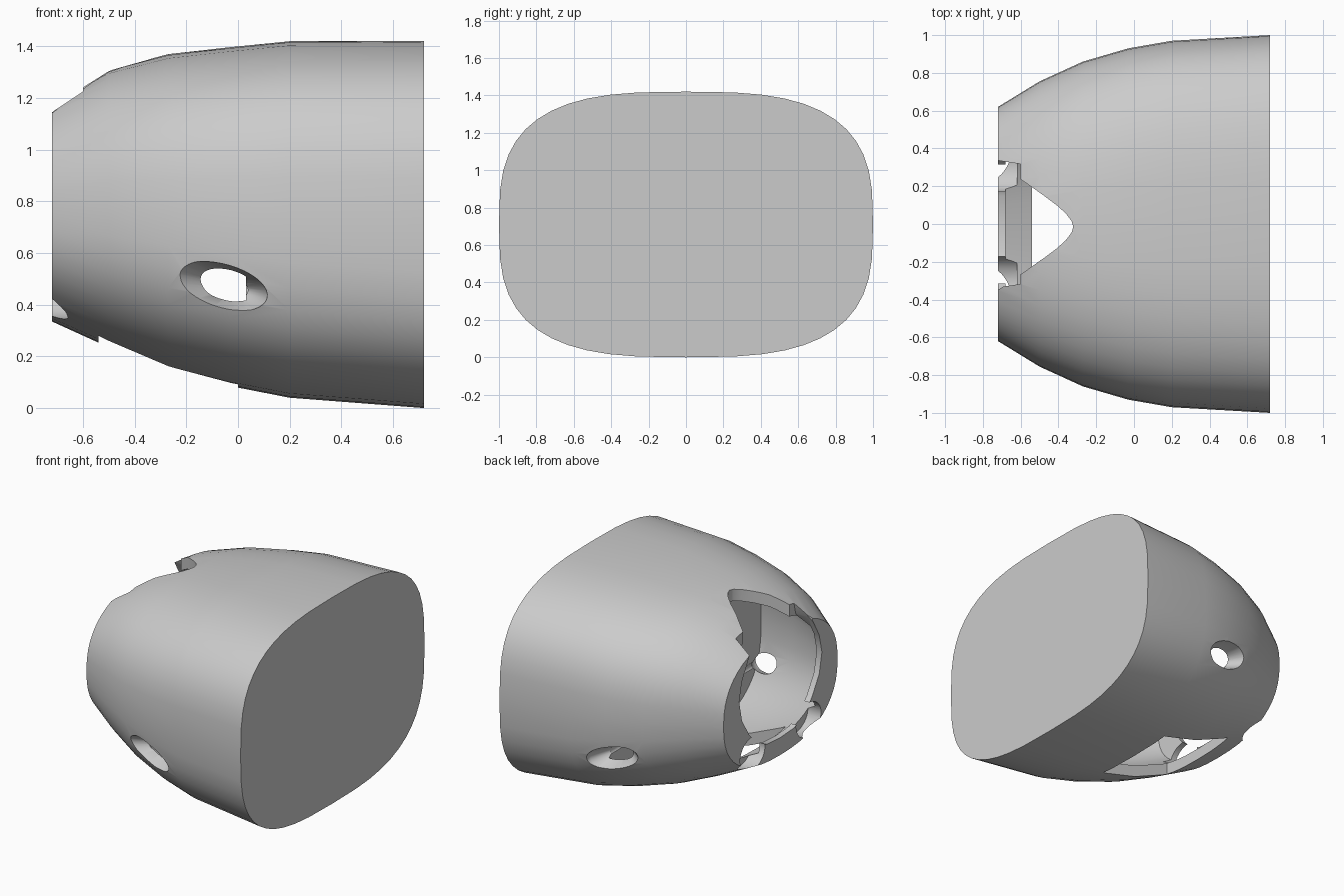
import bpy, bmesh, math
from mathutils import Matrix, Vector

cube = bpy.data.objects.get("Cube")
if cube:
    bpy.data.objects.remove(cube, do_unlink=True)

grey = bpy.data.materials.new("light grey")
grey.use_nodes = True
COLOUR = (0.6, 0.6, 0.6, 1)
grey.diffuse_color = COLOUR
grey.node_tree.nodes["Principled BSDF"].inputs["Base Color"].default_value = COLOUR

# Hull stations: x, half width, bottom, top, roundness exponent
STATIONS = [
    (-0.72, 0.62, 0.335, 1.19, 2.4),
    (-0.5, 0.755, 0.235, 1.31, 2.5),
    (-0.27, 0.86, 0.145, 1.37, 2.6),
    (-0.03, 0.93, 0.085, 1.397, 2.75),
    (0.2, 0.97, 0.04, 1.42, 2.85),
    (0.72, 1.0, 0.0, 1.42, 3.0),
]
SIDES = 48


def section(x, w, lo, hi, n):
    pts = []
    for i in range(SIDES):
        t = math.tau * i / SIDES
        c, s = math.cos(t), math.sin(t)
        y = math.copysign(abs(c) ** (2 / n), c) * w
        z = (lo + hi) / 2 + math.copysign(abs(s) ** (2 / n), s) * (hi - lo) / 2
        pts.append((x, y, z))
    return pts


def at(x):
    """Interpolated station at any x."""
    for a, b in zip(STATIONS, STATIONS[1:]):
        if a[0] <= x <= b[0]:
            f = (x - a[0]) / (b[0] - a[0])
            return [p + (q - p) * f for p, q in zip(a, b)]


def loft(name, rings):
    """Skin a list of equal closed rings and cap both ends."""
    bm = bmesh.new()
    loops = [[bm.verts.new(p) for p in ring] for ring in rings]
    n = len(loops[0])
    for a, b in zip(loops, loops[1:]):
        for i in range(n):
            j = (i + 1) % n
            bm.faces.new((a[i], a[j], b[j], b[i]))
    bm.faces.new(loops[0])
    bm.faces.new(loops[-1])
    bmesh.ops.recalc_face_normals(bm, faces=bm.faces)
    mesh = bpy.data.meshes.new(name)
    bm.to_mesh(mesh)
    bm.free()
    mesh.materials.append(grey)
    ob = bpy.data.objects.new(name, mesh)
    bpy.context.collection.objects.link(ob)
    return ob


def prism(name, profile, place, a, b):
    return loft(name, [[place(u, v, d) for u, v in profile] for d in (a, b)])


def mirrored(half):
    return half + [(u, -v) for u, v in reversed(half) if abs(v) > 1e-6]


def ellipse(cx, cz, rx, rz, tilt=0.0, n=40):
    c, s = math.cos(tilt), math.sin(tilt)
    out = []
    for i in range(n):
        t = math.tau * i / n
        u, v = rx * math.cos(t), rz * math.sin(t)
        out.append((cx + u * c - v * s, cz + u * s + v * c))
    return out


hull = loft("hull", [section(*s) for s in STATIONS])
cutters = []

# Main cavity follows the hull at a constant wall thickness
WALL = 0.08
rings = []
for x in (-0.68, -0.5, -0.27, -0.03, 0.03):
    _, w, lo, hi, n = at(x)
    rings.append(section(x, w - WALL, lo + WALL, hi - WALL, n))
cutters.append(loft("cavity_cutter", rings))

# Mouth through the end lip
mouth = mirrored([(1.3, 0.3), (1.15, 0.335), (1.0, 0.42), (0.87, 0.45), (0.73, 0.42),
                  (0.6, 0.34), (0.51, 0.25), (0.465, 0.15), (0.455, 0.0)])
cutters.append(prism("mouth_cutter", mouth, lambda z, y, x: (x, y, z), -0.8, -0.6))

# Round notches at the lower corners of the mouth
for side in (-1, 1):
    cutters.append(prism("mouth_notch_cutter", ellipse(side * 0.305, 0.46, 0.135, 0.115),
                         lambda y, z, x: (x, y, z), -0.8, -0.62))

# Bell-shaped notch in the roof
bell = mirrored([(-0.8, 0.39), (-0.72, 0.335), (-0.62, 0.265), (-0.54, 0.21), (-0.47, 0.16),
                 (-0.41, 0.115), (-0.36, 0.07), (-0.33, 0.03), (-0.322, 0.0)])
bell = [(x, y - 0.015) for x, y in bell]
cutters.append(prism("roof_notch_cutter", bell, lambda x, y, z: (x, y, z), 1.0, 1.6))

# Rectangular hatch in the floor
hatch = [(-0.54, -0.31), (0.0, -0.31), (0.0, 0.31), (-0.54, 0.31)]
cutters.append(prism("hatch_cutter", hatch, lambda x, y, z: (x, y, z), -0.2, 0.42))

# Countersunk oval side ports
for side in (-1, 1):
    spans = [(0.6, -0.05, 0.09, 0.05), (0.77, -0.05, 0.09, 0.05),
             (0.88, -0.08, 0.195, 0.09), (1.1, -0.08, 0.21, 0.1)]
    cutters.append(loft("port_cutter", [
        [(x, side * y, z) for x, z in ellipse(cx, 0.47, rx, rz, math.radians(-13))]
        for y, cx, rx, rz in spans]))

# Cut every opening and remove the helpers
bpy.context.view_layer.objects.active = hull
for cutter in cutters:
    cutter.hide_render = True
    mod = hull.modifiers.new("cut", 'BOOLEAN')
    mod.operation = 'DIFFERENCE'
    mod.solver = 'EXACT'
    mod.object = cutter
    bpy.ops.object.modifier_apply(modifier=mod.name)
    bpy.data.objects.remove(cutter, do_unlink=True)

bpy.ops.object.select_all(action='DESELECT')
hull.select_set(True)
bpy.ops.object.shade_smooth_by_angle(angle=math.radians(30))
